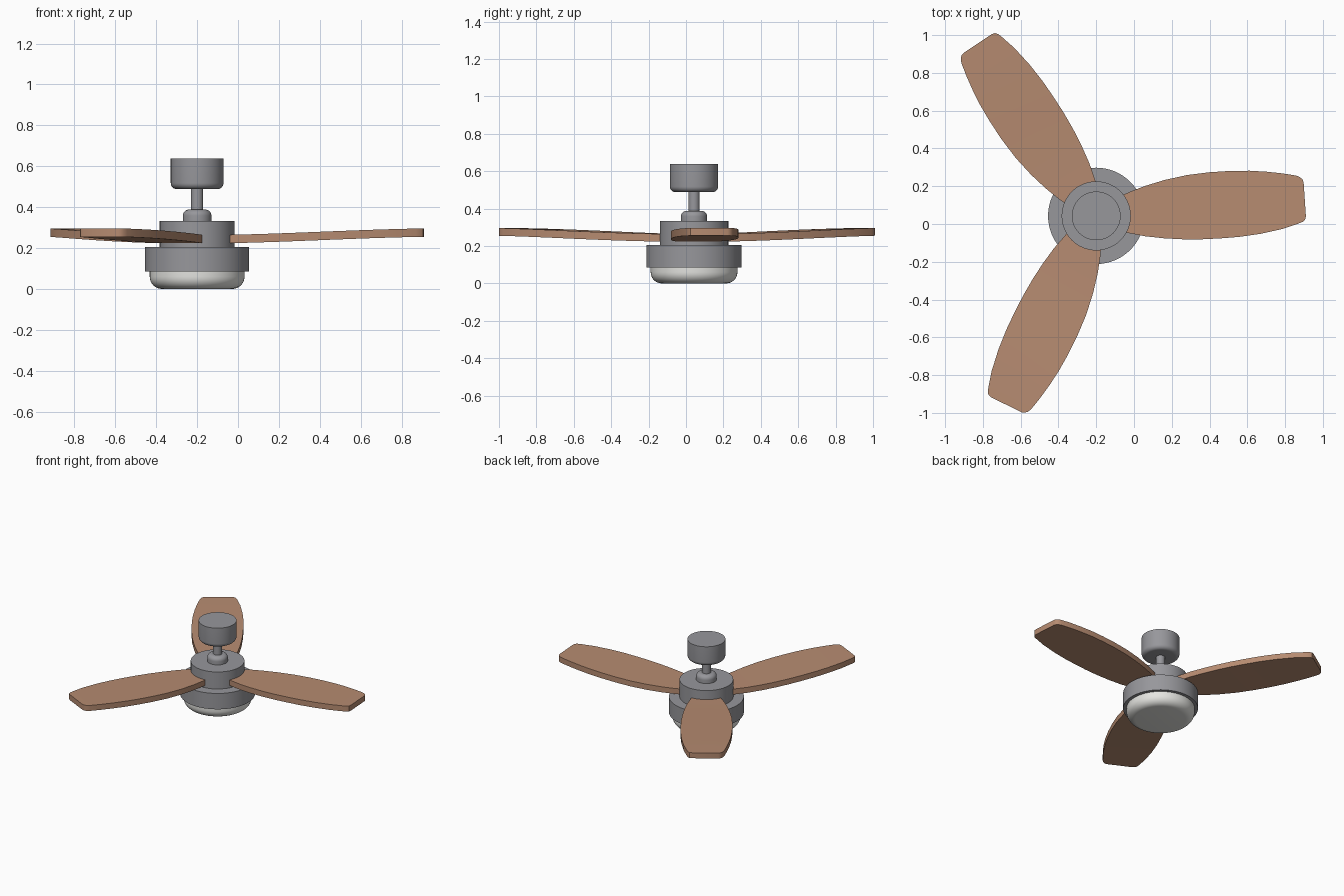
import bpy, bmesh, math

if "Cube" in bpy.data.objects:
    bpy.data.objects.remove(bpy.data.objects["Cube"])

CX, CY = -0.20, 0.043   # fan axis


def material(name, rgb):
    m = bpy.data.materials.new(name)
    m.diffuse_color = (*rgb, 1)
    m.use_nodes = True
    m.node_tree.nodes["Principled BSDF"].inputs["Base Color"].default_value = m.diffuse_color
    return m


METAL = material("grey_metal", (0.31, 0.31, 0.33))
WOOD = material("warm_wood", (0.47, 0.26, 0.165))
GLASS = material("frosted_white", (0.78, 0.78, 0.75))


def finish(bm, name, mat):
    bmesh.ops.recalc_face_normals(bm, faces=bm.faces)
    me = bpy.data.meshes.new(name)
    bm.to_mesh(me)
    bm.free()
    me.materials.append(mat)
    ob = bpy.data.objects.new(name, me)
    bpy.context.collection.objects.link(ob)
    ob.location = (CX, CY, 0)
    bpy.ops.object.select_all(action='DESELECT')
    ob.select_set(True)
    bpy.context.view_layer.objects.active = ob
    bpy.ops.object.shade_smooth_by_angle(angle=math.radians(30))
    return ob


def turned(name, r, z0, z1, mat, fillet_low=0, fillet_high=0, n=64):
    """Closed cylinder with optional rounded lower / upper rim."""
    prof = []
    steps = 8
    for z, f, s in ((z0, fillet_low, -1), (z1, fillet_high, 1)):
        if not f:
            prof.append((r, z))
            continue
        arc = [(r - f + f * math.cos(a), z - s * f + s * f * math.sin(a))
               for a in (math.pi / 2 * i / steps for i in range(steps + 1))]
        prof += arc if s > 0 else arc[::-1]
    bm = bmesh.new()
    rings = [[bm.verts.new((pr * math.cos(2 * math.pi * i / n),
                            pr * math.sin(2 * math.pi * i / n), pz))
              for i in range(n)] for pr, pz in prof]
    for a, b in zip(rings, rings[1:]):
        for i in range(n):
            j = (i + 1) % n
            bm.faces.new((a[i], a[j], b[j], b[i]))
    bm.faces.new(rings[0][::-1])
    bm.faces.new(rings[-1])
    return finish(bm, name, mat)


# central body, bottom to top
turned("light_cover", 0.232, 0.0, 0.088, GLASS, fillet_low=0.06)
turned("lower_housing", 0.255, 0.086, 0.205, METAL)
turned("motor_housing", 0.183, 0.204, 0.333, METAL)
turned("rod_collar", 0.07, 0.332, 0.388, METAL, fillet_high=0.03)
turned("down_rod", 0.03, 0.38, 0.50, METAL)
turned("ceiling_canopy", 0.129, 0.488, 0.637, METAL, fillet_low=0.03)

# blade outline: matching points on leading and trailing edge, root to tip
LEAD = [(0.12, 0.10), (0.177, 0.127), (0.26, 0.159), (0.362, 0.19), (0.48, 0.216),
        (0.60, 0.231), (0.71, 0.238), (0.812, 0.239), (0.90, 0.234), (0.985, 0.225),
        (1.055, 0.214), (1.078, 0.206), (1.092, 0.193), (1.098, 0.178)]
TRAIL = [(0.12, -0.078), (0.167, -0.09), (0.26, -0.108), (0.362, -0.119), (0.46, -0.124),
         (0.56, -0.124), (0.66, -0.119), (0.759, -0.111), (0.87, -0.095), (0.987, -0.069),
         (1.07, -0.041), (1.094, -0.031), (1.106, -0.02), (1.11, -0.002)]


def rise(x):
    t = min(max((x - 0.12) / 0.99, 0), 1)
    return 0.223 + 0.032 * (0.5 * t + 0.5 * t * t * (3 - 2 * t))


def blade(name, angle):
    bm = bmesh.new()
    rows = []
    for (ax, ay), (bx, by) in zip(LEAD, TRAIL):
        rows.append([bm.verts.new((x, y, rise(x) + h)) for x, y, h in
                     ((ax, ay, 0), (bx, by, 0), (bx, by, 0.041), (ax, ay, 0.041))])
    for p, q in zip(rows, rows[1:]):
        for i in range(4):
            j = (i + 1) % 4
            bm.faces.new((p[i], p[j], q[j], q[i]))
    bm.faces.new(rows[0])
    bm.faces.new(rows[-1])
    ob = finish(bm, name, WOOD)
    ob.rotation_euler[2] = angle


for k in range(3):
    blade(f"fan_blade_{k + 1}", k * 2 * math.pi / 3)
